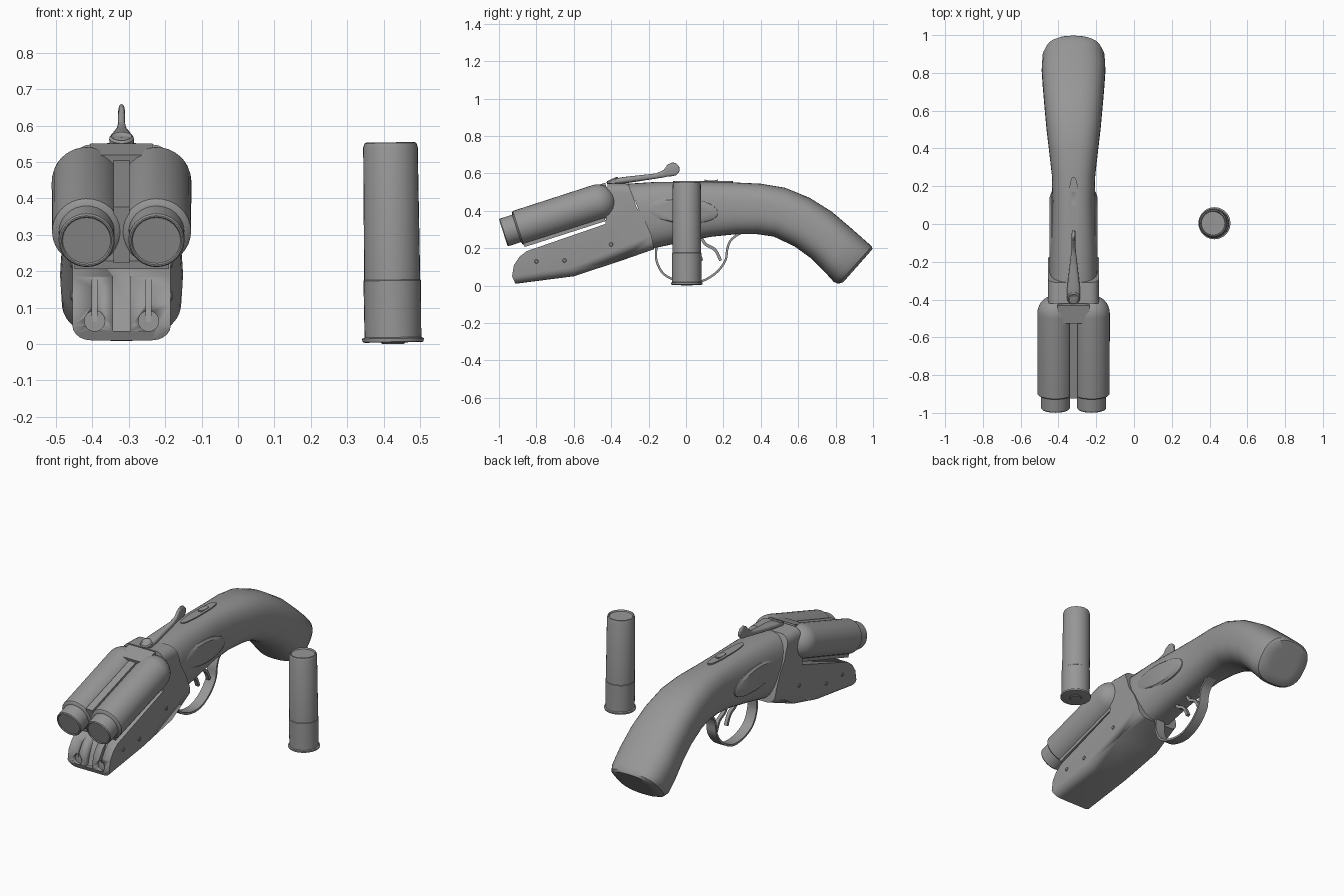
import bpy, bmesh
from math import sin, cos, pi, radians
from mathutils import Vector as V

if "Cube" in bpy.data.objects:
    bpy.data.objects.remove(bpy.data.objects["Cube"])

GX = -0.32  # centre plane of the gun
grey = bpy.data.materials.new("plain_grey")
grey.use_nodes = True
grey.diffuse_color = (0.31, 0.31, 0.31, 1)
grey.node_tree.nodes["Principled BSDF"].inputs["Base Color"].default_value = grey.diffuse_color


def finish(name, bm, angle=35):
    bmesh.ops.recalc_face_normals(bm, faces=bm.faces)
    me = bpy.data.meshes.new(name)
    bm.to_mesh(me)
    bm.free()
    me.materials.append(grey)
    ob = bpy.data.objects.new(name, me)
    bpy.context.collection.objects.link(ob)
    bpy.ops.object.select_all(action='DESELECT')
    ob.select_set(True)
    bpy.context.view_layer.objects.active = ob
    bpy.ops.object.shade_smooth_by_angle(angle=radians(angle))
    return ob


def ring(c, u, v, n=32, e=2):
    """Superellipse loop around c with half axes u and v."""
    def p(t):
        return abs(t) ** (2 / e) * (1 if t > 0 else -1)
    return [c + u * p(cos(2 * pi * i / n)) + v * p(sin(2 * pi * i / n)) for i in range(n)]


def loft(name, rings, angle=35):
    bm = bmesh.new()
    loops = [[bm.verts.new(p) for p in r] for r in rings]
    n = len(loops[0])
    for a, b in zip(loops, loops[1:]):
        for i in range(n):
            j = (i + 1) % n
            bm.faces.new((a[i], a[j], b[j], b[i]))
    bm.faces.new(loops[0])
    bm.faces.new(loops[-1])
    return finish(name, bm, angle)


def lathe(name, origin, axis, profile, n=32):
    """Turn (distance, radius) pairs about an axis."""
    axis = V(axis).normalized()
    u = axis.orthogonal().normalized()
    w = axis.cross(u)
    return loft(name, [ring(V(origin) + axis * t, u * r, w * r, n) for t, r in profile])


def body(name, stations, n=40, e=2.6, angle=35):
    """Loft from (top y, top z, bottom y, bottom z, half width) stations."""
    rings = []
    for ty, tz, by, bz, w in stations:
        top, bot = V((GX, ty, tz)), V((GX, by, bz))
        rings.append(ring((top + bot) / 2, V((w, 0, 0)), (top - bot) / 2, n, e))
    return loft(name, rings, angle)


def prism(name, profile, hw, x=GX, bevel=0, pick=None):
    """Extrude a side (y, z) profile across the width."""
    bm = bmesh.new()
    a, b = ([bm.verts.new((x + s * hw, y, z)) for y, z in profile] for s in (-1, 1))
    n = len(profile)
    bm.faces.new(a)
    bm.faces.new(b)
    for i in range(n):
        j = (i + 1) % n
        bm.faces.new((a[i], a[j], b[j], b[i]))
    if bevel:
        es = [k for k in bm.edges if k.verts[0].co.x == k.verts[1].co.x and pick(k)]
        bmesh.ops.bevel(bm, geom=es, offset=bevel, segments=5, profile=0.5,
                        affect='EDGES', clamp_overlap=False)
    return finish(name, bm)


def smooth_path(pts, steps=6):
    pts = [V(p) for p in pts]
    ext = [pts[0] * 2 - pts[1]] + pts + [pts[-1] * 2 - pts[-2]]
    out = []
    for a, b, c, d in zip(ext, ext[1:], ext[2:], ext[3:]):
        for k in range(steps):
            t = k / steps
            out.append(0.5 * (2 * b + (c - a) * t + (2 * a - 5 * b + 4 * c - d) * t * t
                              + (3 * b - a - 3 * c + d) * t ** 3))
    return out + [pts[-1]]


def strip(name, pts, thick, hw):
    """Flat band that follows a smooth side path."""
    path = smooth_path(pts)
    inner = []
    for i, p in enumerate(path):
        d = (path[min(i + 1, len(path) - 1)] - path[max(i - 1, 0)]).normalized()
        inner.append(p + V((-d.y, d.x)) * thick)
    return prism(name, [tuple(p) for p in path + inner[::-1]], hw)


# Stock and pistol grip
body("stock", [
    (-.31, .545, -.17, .2, .128), (-.15, .555, -.01, .235, .125), (.1, .555, .14, .262, .112),
    (.25, .552, .27, .275, .115), (.4, .545, .38, .275, .13), (.53, .523, .47, .262, .143),
    (.66, .47, .58, .21, .154), (.78, .395, .67, .145, .163), (.88, .31, .745, .07, .169),
    (.965, .235, .79, .02, .165), (.993, .21, .815, .01, .15), (.997, .196, .84, .018, .125),
    (.975, .17, .86, .04, .08)])

# Raised side panels on the stock
for side, word in ((-1, "right"), (1, "left")):
    c = V((GX + side * .105, -.03, .4))
    loft(word + "_side_panel", [
        ring(c + V((side * t, 0, 0)), V((0, .21 * k, 0)), V((0, -.03 * k, .075 * k)))
        for t, k in ((-.03, 1), (.012, .95), (.022, .8))])

# Receiver and fore-end in one solid
receiver = prism("receiver", [
    (-.93, .05), (-.912, .01), (-.6, .05), (-.35, .132), (-.17, .195), (-.185, .27), (-.22, .35),
    (-.265, .42), (-.28, .47), (-.31, .545), (-.42, .548), (-.43, .33), (-.85, .185),
    (-.89, .155), (-.92, .11)], .135, bevel=.05,
    pick=lambda k: k.calc_length() > .1 and (max(v.co.z for v in k.verts) < .21
                                             or min(v.co.z for v in k.verts) > .5))

# Grooves and round pockets cut into the nose
cutters = [prism("middle_groove", [(-1, .035), (-.9, .035), (-.88, .1), (-.79, .3), (-1, .3)], .024)]
for s in (-1, 1):
    x = GX + s * .074
    cutters.append(prism("side_groove", [(-1, .06), (-.905, .06), (-.895, .1), (-.82, .25), (-1, .25)], .007, x))
    cutters.append(lathe("round_pocket", (x, -1, .063), (0, 1, 0), [(0, .028), (.095, .028)], 24))
for cut in cutters:
    cut.hide_render = True
    mod = receiver.modifiers.new("cut", 'BOOLEAN')
    mod.operation, mod.solver, mod.object = 'DIFFERENCE', 'EXACT', cut
    bpy.context.view_layer.objects.active = receiver
    bpy.ops.object.modifier_apply(modifier=mod.name)
    bpy.data.objects.remove(cut)

# Pins through the receiver
for y, z in ((-.8, .13), (-.65, .135), (-.4, .22)):
    lathe("receiver_pin", (GX - .14, y, z), (1, 0, 0), [(0, .008), (.003, .011), (.277, .011), (.28, .008)], 12)

# Barrels: muzzle, sleeve and domed breech
tilt = radians(17.8)
axis = V((0, cos(tilt), sin(tilt)))
up = V((0, -sin(tilt), cos(tilt)))
muzzle = V((GX, -.977, .283))
dome = [(.53 + .096 * sin(a), .096 * cos(a)) for a in (radians(d) for d in range(0, 90, 11))]
for s, word in ((-1, "right"), (1, "left")):
    lathe(word + "_barrel", muzzle + V((s * .096, 0, 0)), axis,
          [(.004, .066), (0, .069), (0, .073), (.005, .077), (.075, .077), (.08, .092), (.084, .095)] + dome)


def barrel_block(name, t0, t1, low, high, hw):
    pts = [muzzle + axis * t + up * h for t, h in ((t0, low), (t1, low), (t1, high), (t0, high))]
    return prism(name, [(p.y, p.z) for p in pts], hw)


# Rib, breech filler and plate below the barrels
barrel_block("barrel_rib", .08, .56, -.09, .072, .022)
barrel_block("breech_block", .5, .6, -.09, .088, .085)
barrel_block("barrel_underplate", .085, .54, -.108, -.085, .13)

# Trigger guard and triggers
strip("trigger_guard", [(-.165, .21), (-.163, .13), (-.12, .055), (-.03, .015), (.07, .013),
                        (.16, .06), (.215, .13), (.228, .2), (.25, .245), (.31, .285)], .012, .03)
for dy, dx in ((0, .012), (-.1, -.012)):
    strip("trigger", [(.07 + dy, .26), (.1 + dy, .215), (.15 + dy, .185), (.178 + dy, .13)], .016, .01)

# Top lever with its rounded thumb paddle and pivot
body("top_lever", [(y, top, y, bot, w) for y, bot, top, w in (
    (-.42, .54, .556, .02), (-.4, .54, .568, .033), (-.34, .545, .58, .034), (-.25, .558, .59, .024),
    (-.16, .572, .6, .014), (-.12, .578, .618, .01), (-.1, .583, .645, .01), (-.075, .585, .659, .01),
    (-.053, .59, .655, .01), (-.038, .605, .64, .009), (-.034, .615, .628, .006))], 20)
lathe("lever_pivot", (GX, -.385, .545), (0, -.45, 1), [(0, .034), (.022, .034), (.028, .028), (.024, .022)], 20)

# Safety plate and slider on top of the stock
loft("safety_plate", [ring(V((GX, .09, z)), V((.026, 0, 0)), V((0, .16, 0)), 24, 2.4) for z in (.54, .56)])
prism("safety_slider", [(.1, .55), (.1, .567), (.12, .562), (.15, .562), (.17, .567), (.17, .55)], .011)

# Loose cartridge standing upright
lathe("cartridge", (.426, .004, 0), (-.013, 0, 1), [
    (0, .03), (.004, .034), (.004, .078), (.006, .084), (.015, .085), (.018, .078), (.174, .079),
    (.176, .077), (.54, .075), (.552, .071), (.554, .066), (.546, .062)], 32)
